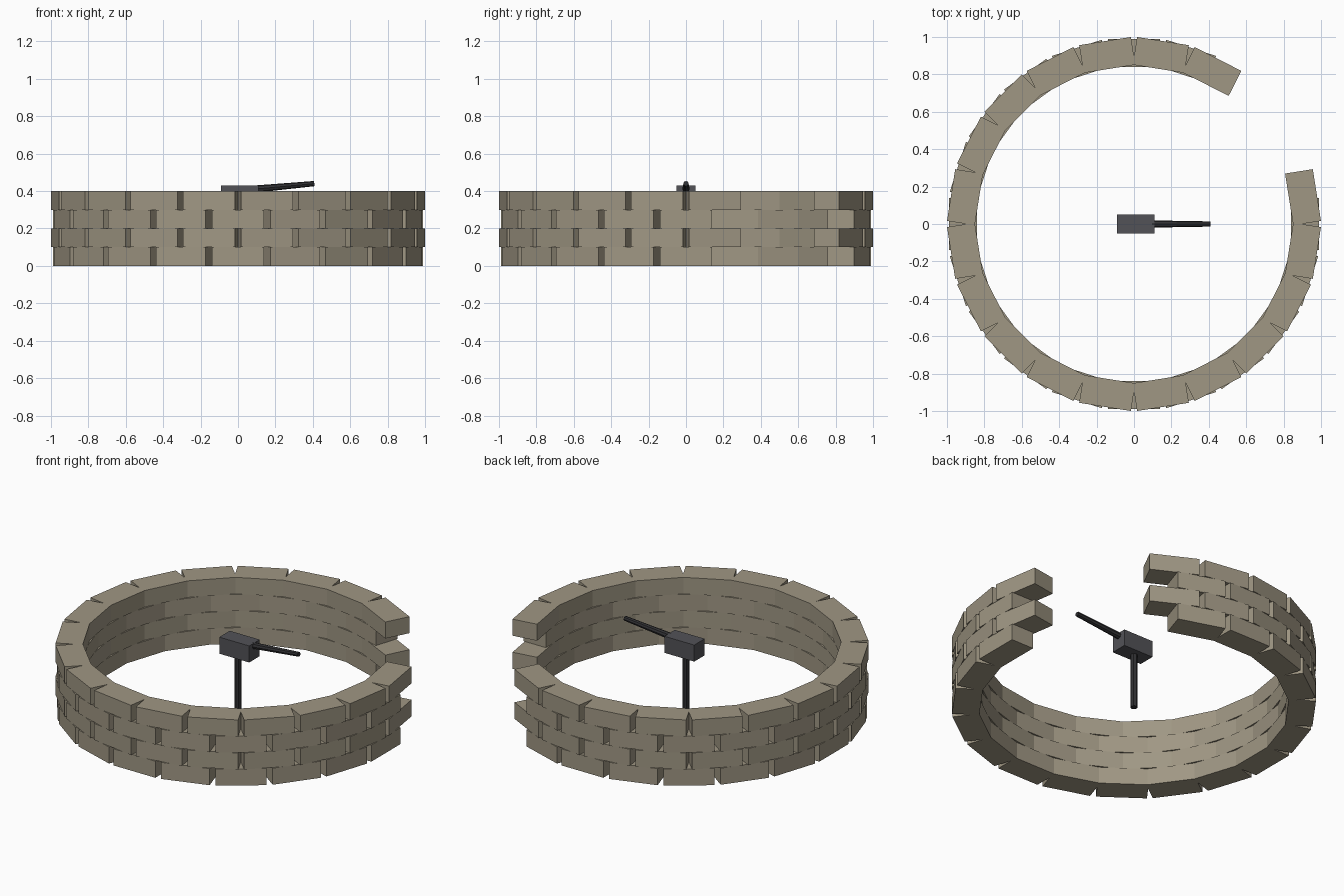
import bpy, bmesh
from math import radians
from mathutils import Matrix, Vector

if "Cube" in bpy.data.objects:
    bpy.data.objects.remove(bpy.data.objects["Cube"])


def material(name, color):
    m = bpy.data.materials.new(name)
    m.diffuse_color = (*color, 1)
    m.use_nodes = True
    m.node_tree.nodes["Principled BSDF"].inputs["Base Color"].default_value = m.diffuse_color
    return m


STONE = material("sandstone", (0.35, 0.31, 0.23))
STEEL = material("steel", (0.085, 0.085, 0.095))
DARK = material("dark_steel", (0.03, 0.03, 0.033))


def finish(name, bm, mat):
    me = bpy.data.meshes.new(name)
    bm.to_mesh(me)
    bm.free()
    me.materials.append(mat)
    ob = bpy.data.objects.new(name, me)
    bpy.context.collection.objects.link(ob)
    return ob


def add_box(bm, size, matrix):
    bmesh.ops.create_cube(bm, size=1, matrix=matrix @ Matrix.Diagonal((*size, 1)))


def rod(name, start, end, r1, r2, mat, sides=8):
    a, b = Vector(start), Vector(end)
    d = b - a
    turn = Vector((0, 0, 1)).rotation_difference(d).to_matrix().to_4x4()
    bm = bmesh.new()
    bmesh.ops.create_cone(bm, cap_ends=True, segments=sides, radius1=r1, radius2=r2,
                          depth=d.length, matrix=Matrix.Translation((a + b) / 2) @ turn)
    return finish(name, bm, mat)


# Ring wall: four staggered courses of 20 blocks, with an entrance centred at 36 degrees
STEP, COURSE = 18, 0.1
for course in range(4):
    bm = bmesh.new()
    offset = STEP / 2 * (course % 2)
    for k in range(20):
        angle = k * STEP + offset
        if abs(angle - 36) < 20:
            continue
        place = Matrix.Rotation(radians(angle), 4, 'Z') @ Matrix.Translation(
            (0.915, 0, (course + 0.5) * COURSE))
        add_box(bm, (0.15, 0.28, COURSE), place)
    finish(f"wall_course_{course + 1}", bm, STONE)

# Gun on a post
rod("post", (0, 0, 0), (0, 0, 0.36), 0.02, 0.02, DARK)
bm = bmesh.new()
add_box(bm, (0.2, 0.1, 0.1), Matrix.Translation((0.01, 0, 0.38)))
finish("gun_body", bm, STEEL)
rod("gun_barrel", (0.05, 0, 0.407), (0.408, 0, 0.44), 0.02, 0.014, DARK)
